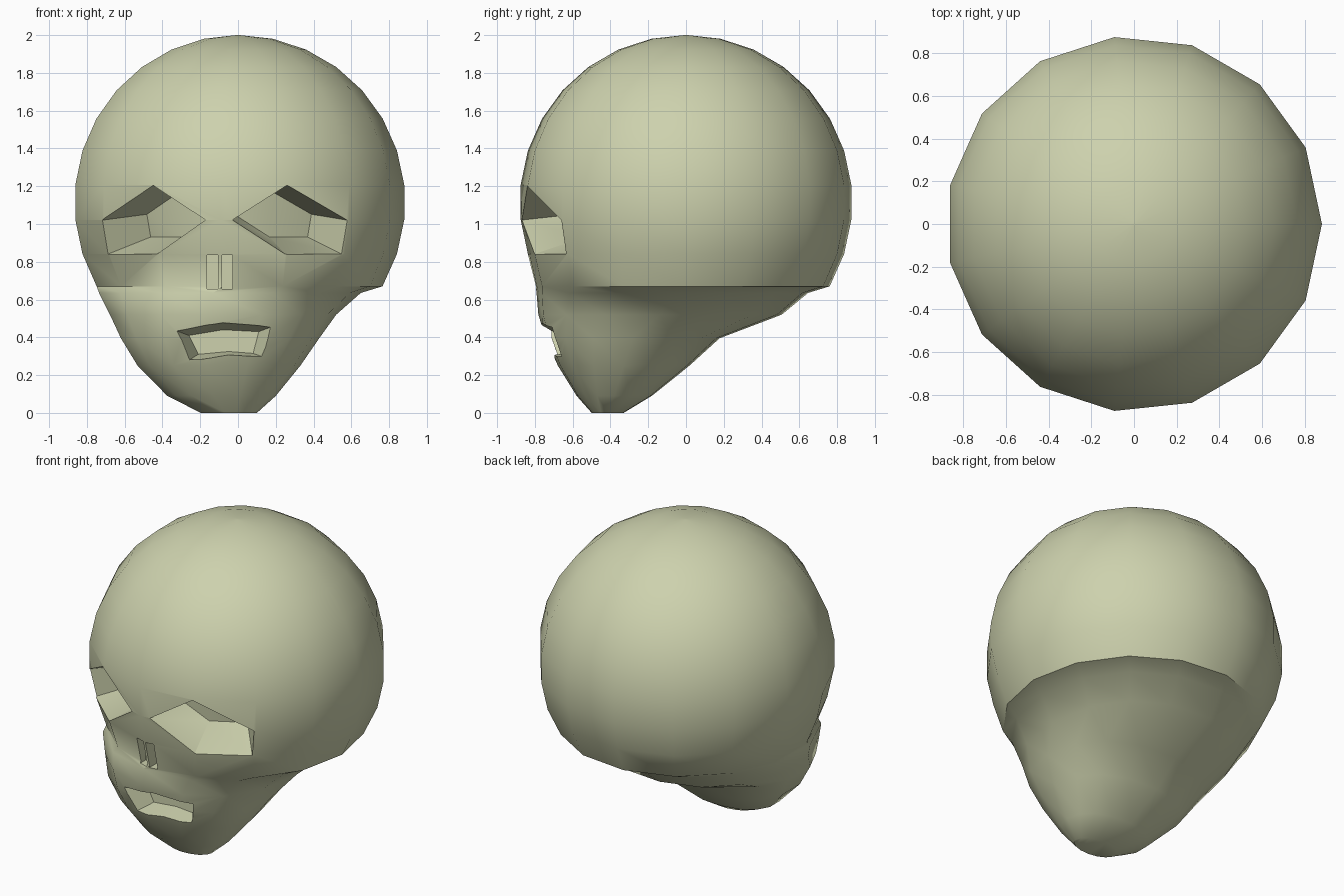
import bpy, bmesh
from math import sin, cos, pi, sqrt, copysign, radians
from mathutils import Vector

if "Cube" in bpy.data.objects:
    bpy.data.objects.remove(bpy.data.objects["Cube"])

N, R = 15, 0.885
C = Vector((0, 0, 1.115))


def loft(name, rings):
    """Closed skin through rings that all have the same number of points."""
    bm = bmesh.new()
    loops = [[bm.verts.new(p) for p in ring] for ring in rings]
    n = len(loops[0])
    for a, b in zip(loops, loops[1:]):
        for i in range(n):
            j = (i + 1) % n
            bm.faces.new((a[i], a[j], b[j], b[i]))
    bm.faces.new(loops[0])
    bm.faces.new(loops[-1])
    bmesh.ops.triangulate(bm, faces=[f for f in bm.faces if len(f.verts) > 4])
    bmesh.ops.recalc_face_normals(bm, faces=bm.faces)
    me = bpy.data.meshes.new(name)
    bm.to_mesh(me)
    bm.free()
    ob = bpy.data.objects.new(name, me)
    bpy.context.collection.objects.link(ob)
    return ob


def oval(z, xl, xr, yf, yb, power=1.0):
    pts = []
    for i in range(N):
        t = 2 * pi * i / N
        c, s = [copysign(abs(v) ** power, v) for v in (cos(t), sin(t))]
        pts.append(((xl + xr) / 2 + c * (xr - xl) / 2,
                    (yf + yb) / 2 + s * (yb - yf) / 2, z))
    return pts


# Cranium: rings of a sphere, 12 degrees apart
rings = [oval(2.0, -0.01, 0.01, -0.01, 0.01)]
for k in range(1, 10):
    r, z = R * sin(radians(12 * k)), C.z + R * cos(radians(12 * k))
    rings.append(oval(z, -r, r, -r, r))

# Underside and forward jaw: z, left, right, front, back
for z, xl, xr, yf, yb, p in [
        (0.67, -0.765, 0.765, -0.80, 0.765, 1.0),
        (0.635, -0.75, 0.65, -0.795, 0.65, 0.95),
        (0.52, -0.69, 0.52, -0.785, 0.51, 0.9),
        (0.395, -0.63, 0.43, -0.745, 0.18, 0.88),
        (0.25, -0.54, 0.33, -0.68, 0.02, 0.88),
        (0.09, -0.38, 0.20, -0.58, -0.18, 0.9),
        (0.0, -0.20, 0.10, -0.50, -0.33, 1.0)]:
    rings.append(oval(z, xl, xr, yf, yb, p))
skull = loft("skull", rings)

cutters = []

# Eye sockets: outlines on the sphere, sunk towards its centre
for side, outline in (
        ("left", [(-.72, 1.02), (-.45, 1.205), (-.175, 1.02), (-.43, .84), (-.69, .84)]),
        ("right", [(.58, 1.02), (.26, 1.205), (-.03, 1.02), (.25, .84), (.55, .84)])):
    surf = [Vector((x, -sqrt(R * R - x * x - (z - C.z) ** 2), z)) for x, z in outline]
    cutters.append(loft(side + "_eye_cutter",
                        [[C + (p - C) * s for p in surf] for s in (0.67, 1.15)]))

# Nostrils: two narrow pits with a thin wall between
for side, x0, x1 in (("left", -0.165, -0.105), ("right", -0.085, -0.03)):
    cutters.append(loft(side + "_nostril_cutter", [
        [(x0, y, 0.655), (x1, y, 0.655), (x1, y, 0.835), (x0, y, 0.835)]
        for y in (-0.72, -1.0)]))

# Mouth: opening that narrows inwards
outer = [(-.34, .44), (-.08, .475), (.19, .46), (.15, .29), (-.05, .305), (-.275, .27)]
inner = [(-.26, .41), (-.08, .44), (.11, .43), (.08, .315), (-.05, .325), (-.21, .31)]
deep, front = [], []
for (ox, oz), (ix, iz) in zip(outer, inner):
    o = Vector((ox, -0.75 + (0.04 if oz < 0.35 else 0), oz))
    i = Vector((ix, -0.57, iz))
    deep.append(i)
    front.append(i + (o - i) * 1.4)
cutters.append(loft("mouth_cutter", [deep, front]))

# Cut the openings
bpy.context.view_layer.objects.active = skull
skull.select_set(True)
for cutter in cutters:
    cutter.hide_render = True
    mod = skull.modifiers.new(cutter.name, 'BOOLEAN')
    mod.operation = 'DIFFERENCE'
    mod.solver = 'EXACT'
    mod.object = cutter
    bpy.ops.object.modifier_apply(modifier=mod.name)
    bpy.data.objects.remove(cutter)

bpy.ops.object.shade_smooth_by_angle(angle=radians(40))

# Bone colour
bone = bpy.data.materials.new("bone")
bone.diffuse_color = (0.61, 0.64, 0.42, 1)
bone.use_nodes = True
bone.node_tree.nodes["Principled BSDF"].inputs["Base Color"].default_value = bone.diffuse_color
skull.data.materials.append(bone)
